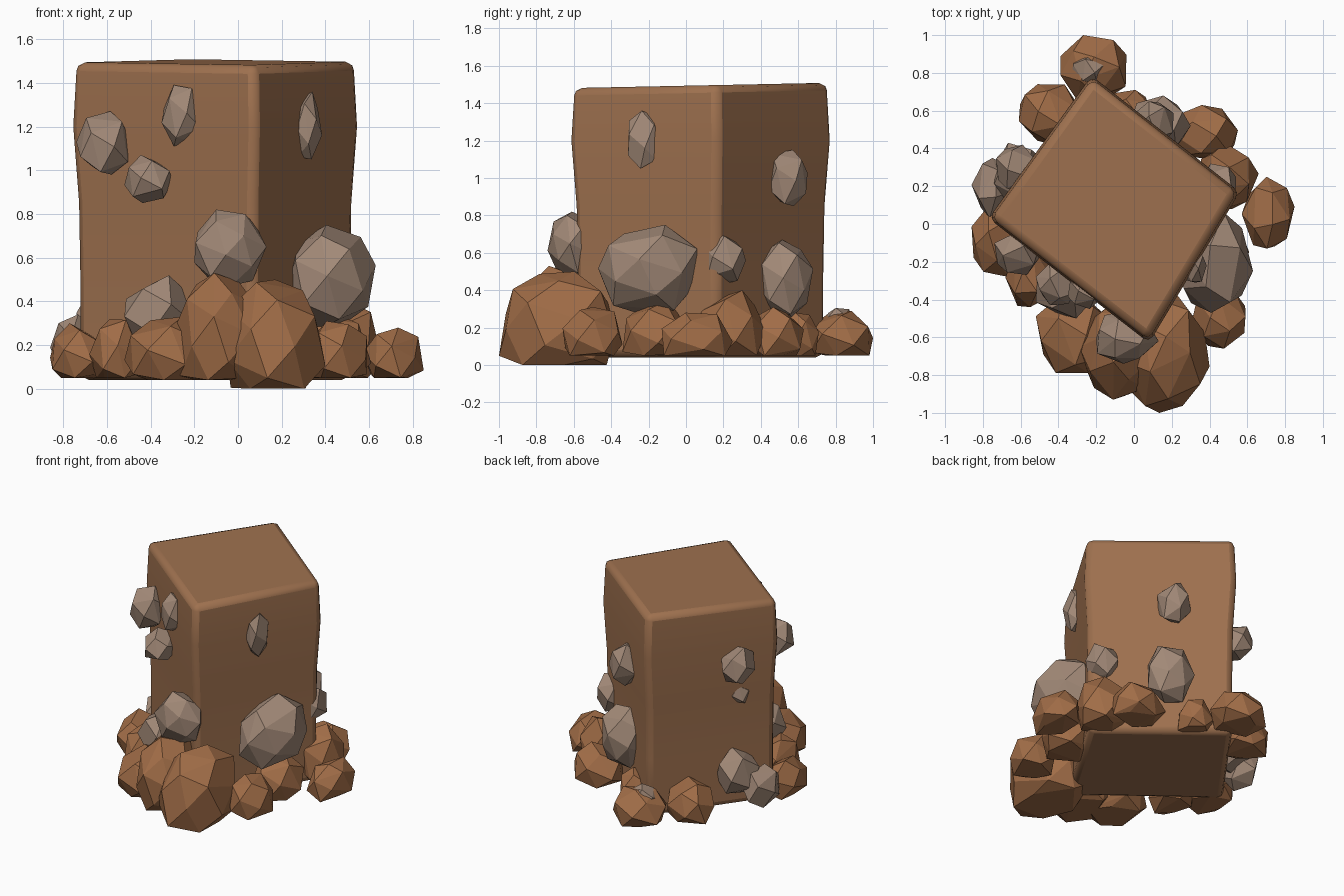
import bpy, bmesh, math, random
from mathutils import Vector

if "Cube" in bpy.data.objects:
    bpy.data.objects.remove(bpy.data.objects["Cube"])
random.seed(4)


def material(name, rgb):
    m = bpy.data.materials.new(name)
    m.diffuse_color = (*rgb, 1)
    m.use_nodes = True
    m.node_tree.nodes["Principled BSDF"].inputs["Base Color"].default_value = m.diffuse_color
    return m


EARTH = material("earth brown", (0.345, 0.165, 0.078))
CLAY = material("clay brown", (0.355, 0.152, 0.063))
STONE = material("grey stone", (0.36, 0.25, 0.185))


def finish(bm, name, mat):
    bmesh.ops.recalc_face_normals(bm, faces=bm.faces)
    me = bpy.data.meshes.new(name)
    bm.to_mesh(me)
    bm.free()
    me.materials.append(mat)
    ob = bpy.data.objects.new(name, me)
    bpy.context.collection.objects.link(ob)
    return ob


def rock(name, mat, x, y, z, n=18, flat=-2.0):
    """Faceted convex boulder fitted to a bounding box, optionally flat underneath."""
    pts = []
    turn = random.uniform(0, 6.28)
    for i in range(n):
        h = 1 - 2 * (i + 0.5) / n
        r = math.sqrt(1 - h * h)
        a = i * 2.39996 + turn
        k = random.uniform(0.93, 1.07)
        pts.append(Vector((r * math.cos(a) * k, r * math.sin(a) * k, max(h * k, flat))))
    box = (x, y, z)
    lo = [min(p[k] for p in pts) for k in range(3)]
    hi = [max(p[k] for p in pts) for k in range(3)]
    bm = bmesh.new()
    for p in pts:
        bm.verts.new([b[0] + (p[k] - lo[k]) / (hi[k] - lo[k]) * (b[1] - b[0])
                      for k, b in enumerate(box)])
    res = bmesh.ops.convex_hull(bm, input=bm.verts)
    loose = [v for v in bm.verts if not v.link_faces]
    bmesh.ops.delete(bm, geom=loose, context='VERTS')
    bmesh.ops.dissolve_limit(bm, angle_limit=0.12, verts=bm.verts, edges=bm.edges)
    return finish(bm, name, mat)


# Main block: four-cornered rings that swell near the top, top tilted slightly
corners = [(-0.225, 0.785), (-0.77, 0.03), (0.08, -0.63), (0.56, 0.17)]
cx, cy = -0.10, 0.08
bm = bmesh.new()
rings = []
for z, s in ((0.04, 0.95), (0.45, 0.95), (0.85, 0.96), (1.2, 1.0), (1.495, 0.975)):
    tilt = 0.02 if z > 1.4 else 0
    rings.append([bm.verts.new((cx + (x - cx) * s, cy + (y - cy) * s, z + tilt * (y - cy)))
                  for x, y in corners])
for a, b in zip(rings, rings[1:]):
    for i in range(4):
        j = (i + 1) % 4
        bm.faces.new((a[i], a[j], b[j], b[i]))
bm.faces.new(rings[0])
bm.faces.new(rings[-1])
block = finish(bm, "main_block", EARTH)
bev = block.modifiers.new("soft edges", 'BEVEL')
bev.width = 0.04
bev.segments = 2
bev.limit_method = 'ANGLE'
bev.angle_limit = math.radians(40)
bpy.context.view_layer.objects.active = block
block.select_set(True)
bpy.ops.object.shade_smooth_by_angle(angle=math.radians(35))

# Brown boulders around the foot, as x, y, z ranges
for i, b in enumerate([
    ((-0.05, 0.40), (-1.00, -0.38), (0.00, 0.50)),
    ((-0.29, 0.12), (-0.93, -0.40), (0.04, 0.53)),
    ((-0.52, -0.12), (-0.79, -0.36), (0.04, 0.33)),
    ((-0.68, -0.44), (-0.44, -0.08), (0.05, 0.32)),
    ((-0.86, -0.60), (-0.28, 0.10), (0.05, 0.30)),
    ((-0.61, -0.30), (0.42, 0.74), (0.05, 0.30)),
    ((-0.39, -0.04), (0.65, 1.00), (0.05, 0.29)),
    ((-0.14, 0.10), (0.48, 0.71), (0.05, 0.28)),
    ((0.20, 0.55), (0.34, 0.63), (0.05, 0.31)),
    ((0.34, 0.66), (0.08, 0.43), (0.05, 0.40)),
    ((0.57, 0.85), (-0.13, 0.25), (0.05, 0.28)),
    ((0.27, 0.61), (-0.34, 0.02), (0.05, 0.34)),
    ((0.30, 0.59), (-0.66, -0.34), (0.05, 0.31)),
]):
    rock(f"base_boulder_{i + 1}", CLAY, *b, n=26 if i < 2 else 18, flat=-0.5)

# Grey stones resting on the boulders and set into the walls
for i, b in enumerate([
    ((-0.74, -0.50), (-0.27, -0.03), (0.98, 1.27)),
    ((-0.52, -0.30), (-0.43, -0.20), (0.85, 1.07)),
    ((-0.35, -0.17), (-0.45, -0.27), (1.11, 1.39)),
    ((-0.52, -0.21), (-0.50, -0.20), (0.18, 0.52)),
    ((-0.20, 0.13), (-0.74, -0.45), (0.47, 0.82)),
    ((0.22, 0.63), (-0.47, 0.06), (0.27, 0.75)),
    ((0.25, 0.385), (-0.31, -0.12), (1.05, 1.36)),
    ((0.00, 0.21), (0.42, 0.65), (0.85, 1.15)),
    ((-0.02, 0.30), (0.38, 0.68), (0.25, 0.67)),
    ((0.34, 0.54), (0.08, 0.32), (0.43, 0.70)),
    ((-0.73, -0.52), (0.17, 0.42), (0.96, 1.22)),
    ((-0.64, -0.48), (0.12, 0.28), (0.74, 0.92)),
    ((-0.86, -0.66), (0.03, 0.35), (0.06, 0.34)),
    ((-0.74, -0.48), (0.10, 0.43), (0.12, 0.46)),
    ((-0.33, -0.14), (0.74, 0.90), (0.12, 0.305)),
]):
    rock(f"grey_stone_{i + 1}", STONE, *b, n=20 if i in (4, 5, 8) else 14)
